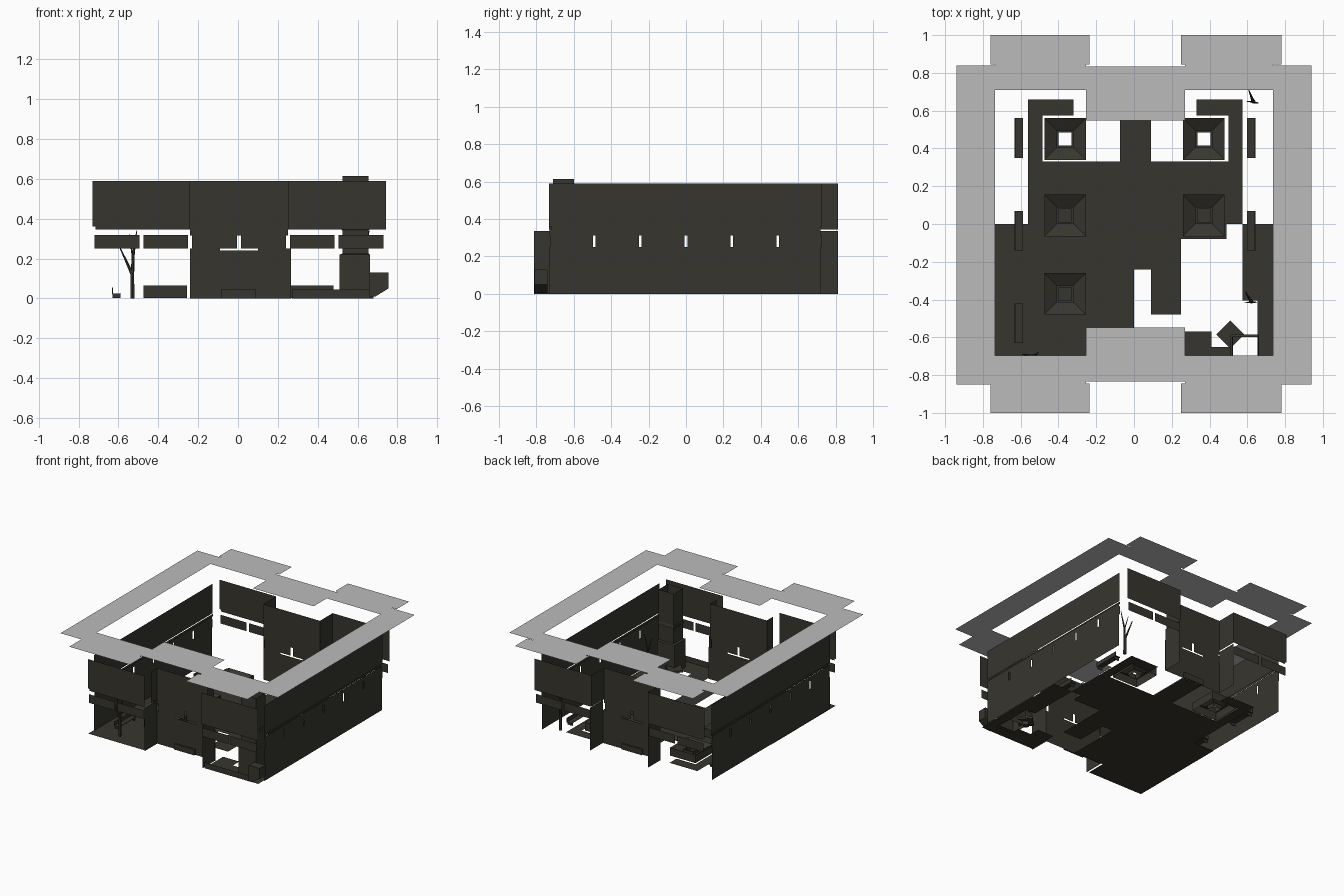
import bpy, bmesh, math
from mathutils import Vector, Matrix

cube = bpy.data.objects.get("Cube")
if cube:
    bpy.data.objects.remove(cube)


def material(name, rgb):
    m = bpy.data.materials.new(name)
    m.use_nodes = True
    m.diffuse_color = (*rgb, 1)
    m.node_tree.nodes["Principled BSDF"].inputs["Base Color"].default_value = (*rgb, 1)
    return m


DARK = material("dark olive", (0.038, 0.036, 0.027))
GREY = material("light grey", (0.5, 0.5, 0.5))


def finish(name, bm, mat=DARK):
    me = bpy.data.meshes.new(name)
    bm.to_mesh(me)
    bm.free()
    me.materials.append(mat)
    ob = bpy.data.objects.new(name, me)
    bpy.context.collection.objects.link(ob)
    return ob


def boxes(name, items):
    """Each item is x0, x1, y0, y1, z0, z1."""
    bm = bmesh.new()
    for x0, x1, y0, y1, z0, z1 in items:
        size = Matrix.Diagonal((x1 - x0, y1 - y0, z1 - z0, 1))
        place = Matrix.Translation(((x0 + x1) / 2, (y0 + y1) / 2, (z0 + z1) / 2))
        bmesh.ops.create_cube(bm, size=1, matrix=place @ size)
    return finish(name, bm)


def flats(name, rects, z, mat):
    """Horizontal rectangles x0, x1, y0, y1 at one height."""
    bm = bmesh.new()
    for x0, x1, y0, y1 in rects:
        bm.faces.new([bm.verts.new(p) for p in
                      ((x0, y0, z), (x1, y0, z), (x1, y1, z), (x0, y1, z))])
    return finish(name, bm, mat)


def walls(name, lines):
    """Upright sheets: start x, y, end x, y, bottom, top."""
    bm = bmesh.new()
    for xa, ya, xb, yb, z0, z1 in lines:
        bm.faces.new([bm.verts.new(p) for p in
                      ((xa, ya, z0), (xb, yb, z0), (xb, yb, z1), (xa, ya, z1))])
    return finish(name, bm)


def loft(name, rings):
    """Rectangular rings x0, x1, y0, y1, z joined in order."""
    bm = bmesh.new()
    prev = None
    for x0, x1, y0, y1, z in rings:
        cur = [bm.verts.new((x, y, z)) for x, y in ((x0, y0), (x1, y0), (x1, y1), (x0, y1))]
        if prev:
            for i in range(4):
                j = (i + 1) % 4
                bm.faces.new((prev[i], prev[j], cur[j], cur[i]))
        prev = cur
    return finish(name, bm)


# Roof overhang: a flat ring with four projecting corners
ring = [(-0.94, -0.735, -0.85, 0.84), (0.735, 0.94, -0.85, 0.84)]
for s in (-1, 1):
    inner = -0.695 if s < 0 else 0.71
    for x0, x1, ya, yb in ((-0.735, -0.255, inner, s * 0.845), (0.27, 0.735, inner, s * 0.845),
                           (-0.255, 0.27, s * 0.548, s * 0.835),
                           (-0.76, -0.235, s * 0.845, s), (0.25, 0.78, s * 0.845, s)):
        ring.append((x0, x1, min(ya, yb), max(ya, yb)))
flats("roof_overhang", ring, 0.75, GREY)

# Ground floor, left open where there are courts
floor = [(-0.735, 0, -0.55, 0), (-0.735, -0.255, -0.8, -0.55), (-0.255, 0, -0.65, -0.55),
         (-0.56, 0.575, 0, 0.33), (-0.075, 0.09, 0.33, 0.65),
         (0, 0.25, -0.24, 0), (0.09, 0.25, -0.48, -0.24), (0.25, 0.49, -0.08, 0),
         (0.575, 0.735, -0.405, 0), (0.655, 0.735, -0.7, -0.405),
         (-0.56, -0.485, 0.33, 0.66), (-0.485, -0.32, 0.575, 0.66),
         (0.5, 0.575, 0.33, 0.66), (0.33, 0.5, 0.575, 0.66),
         (0.27, 0.41, -0.7, -0.57), (0.41, 0.52, -0.7, -0.65), (0.27, 0.735, -0.8, -0.7)]
flats("ground_floor", floor, 0.001, DARK)

# Side walls: parapet, soffit strip, window strip and lower wall
LEFT, RIGHT = 0.742, -0.73
bays = [i * 0.245 for i in range(-3, 3)]
for side, x in (("left", LEFT), ("right", RIGHT)):
    walls(side + "_parapet", [(x, -0.733, x, 0.725, 0.36, 0.59)])
    walls(side + "_soffit_strip", [(x - math.copysign(0.008, x), -0.72, x - math.copysign(0.008, x),
                                    0.72, 0.34, 0.36)])
    walls(side + "_lintel", [(x, -0.73, x, 0.72, 0.312, 0.345)])
    walls(side + "_lower_wall", [(x, -0.733, x, 0.72, 0, 0.25)])
    walls(side + "_windows", [(x, y + 0.007, x, y + 0.238, 0.25, 0.315) for y in bays])

# Front and back: outer panels, recessed centre and the returns between them
A, B = -0.24, 0.25
for side, s, top_return in (("front", -1, 0.733), ("back", 1, 0.812)):
    out, rec = s * 0.812, s * 0.655
    walls(side + "_parapet", [(RIGHT, out, A, out, 0.36, 0.59), (B, out, LEFT, out, 0.36, 0.59),
                              (A, rec, B, rec, 0.36, 0.59)])
    walls(side + "_parapet_returns", [(x, rec, x, s * top_return, 0.345, 0.59) for x in (A, B)])
    walls(side + "_soffit_strip", [(-0.715, out, A, out, 0.345, 0.36), (B, out, LEFT, out, 0.345, 0.36),
                                   (A, rec, B, rec, 0.315, 0.36)])
    walls(side + "_windows", [(x + 0.015, y, x + 0.24, y, 0.25, 0.318) for x in bays
                              for y in [rec if abs(x + 0.12) < B else out]])
    walls(side + "_entrance_wall", [(A, rec, -0.09, rec, 0, 0.25), (0.1, rec, 0.265, rec, 0, 0.25),
                                    (-0.09, rec, 0.1, rec, 0, 0.24)])
    walls(side + "_lower_returns", [(A, rec, A, out, 0, 0.335), (0.26, rec, 0.26, out, 0, 0.335)])
    y0, y1 = sorted((rec, rec + s * 0.012))
    boxes(side + "_entrance_steps", [(-0.085, 0.09, y0, y1, 0, 0.025), (-0.085, 0.09, y0, y1, 0.025, 0.045)])

# Hollow corner chimney with bands and a wider base
loft("chimney", [(0.51, 0.662, -0.725, -0.585, 0), (0.51, 0.662, -0.725, -0.585, 0.22),
                 (0.525, 0.655, -0.712, -0.598, 0.225), (0.525, 0.655, -0.712, -0.598, 0.34),
                 (0.52, 0.66, -0.715, -0.595, 0.345), (0.52, 0.66, -0.715, -0.595, 0.36),
                 (0.525, 0.655, -0.712, -0.598, 0.365), (0.525, 0.655, -0.712, -0.598, 0.615)])

# Corner planter with a sloping underside
bm = bmesh.new()
ends = [[bm.verts.new((x, y, z)) for x, z in
         ((0.66, 0.005), (0.69, 0.01), (0.755, 0.05), (0.755, 0.13), (0.66, 0.13))] for y in (-0.81, -0.74)]
for i in range(5):
    j = (i + 1) % 5
    bm.faces.new((ends[0][i], ends[0][j], ends[1][j], ends[1][i]))
for e in ends:
    bm.faces.new(e)
bmesh.ops.recalc_face_normals(bm, faces=bm.faces)
finish("corner_planter", bm)
walls("front_curb", [(0.27, -0.8, 0.68, -0.8, 0, 0.045)])

# Diamond table beside the chimney
table = boxes("diamond_table", [(-0.053, 0.053, -0.053, 0.053, 0.03, 0.045),
                                (-0.02, 0.02, -0.02, 0.02, 0.002, 0.03)])
table.location = (0.51, -0.585, 0)
table.rotation_euler.z = math.radians(45)

# Square pits: raised rim, sloping inside and an open centre lip
pit_profile = ((0.11, 0.002), (0.11, 0.065), (0.045, 0.025), (0.045, 0.045), (0.035, 0.045), (0.035, 0.005))
for i, (x, y) in enumerate([(-0.365, 0.45), (0.37, 0.45), (-0.365, 0.045),
                            (0.37, 0.045), (-0.365, -0.37)]):
    loft(f"square_pit_{i + 1}", [(x - r, x + r, y - r, y + r, z) for r, z in pit_profile])

# Thin benches along the sides
for i, (x, y) in enumerate([(-0.61, 0.455), (-0.61, -0.035), (-0.61, -0.525),
                            (0.62, 0.455), (0.62, -0.035)]):
    s = 1 if x > 0 else -1
    legs = [(x - 0.02, x + 0.02, y + d - 0.004, y + d + 0.004, 0.002, 0.022) for d in (-0.09, 0.09)]
    back = sorted((x + s * 0.018, x + s * 0.022))
    boxes(f"bench_{i + 1}", legs + [(x - 0.022, x + 0.022, y - 0.105, y + 0.105, 0.022, 0.026),
                                    (*back, y - 0.105, y + 0.105, 0.026, 0.055)])


# Bare trees: tapered limbs
def tree(name, x, y, turn):
    bm = bmesh.new()
    limbs = [((0, 0, 0), (0, 0, 0.13), 0.012, 0.01), ((0, 0, 0.12), (-0.06, 0.01, 0.25), 0.009, 0.003),
             ((0, 0, 0.12), (0.005, 0, 0.23), 0.009, 0.007), ((0.005, 0, 0.22), (0.022, 0.02, 0.34), 0.007, 0.002),
             ((0.003, 0, 0.2), (-0.015, -0.03, 0.32), 0.005, 0.002)]
    for a, b, r1, r2 in limbs:
        a, b = Vector(a), Vector(b)
        aim = (b - a).to_track_quat("Z", "Y").to_matrix().to_4x4()
        bmesh.ops.create_cone(bm, cap_ends=True, segments=6, radius1=r1, radius2=r2,
                              depth=(b - a).length, matrix=Matrix.Translation((a + b) / 2) @ aim)
    ob = finish(name, bm)
    ob.location = (x, y, 0)
    ob.rotation_euler.z = math.radians(turn)


for i, (x, y, turn) in enumerate([(-0.53, -0.7, 0), (0.63, 0.65, -60), (0.62, -0.41, -50)]):
    tree(f"bare_tree_{i + 1}", x, y, turn)
